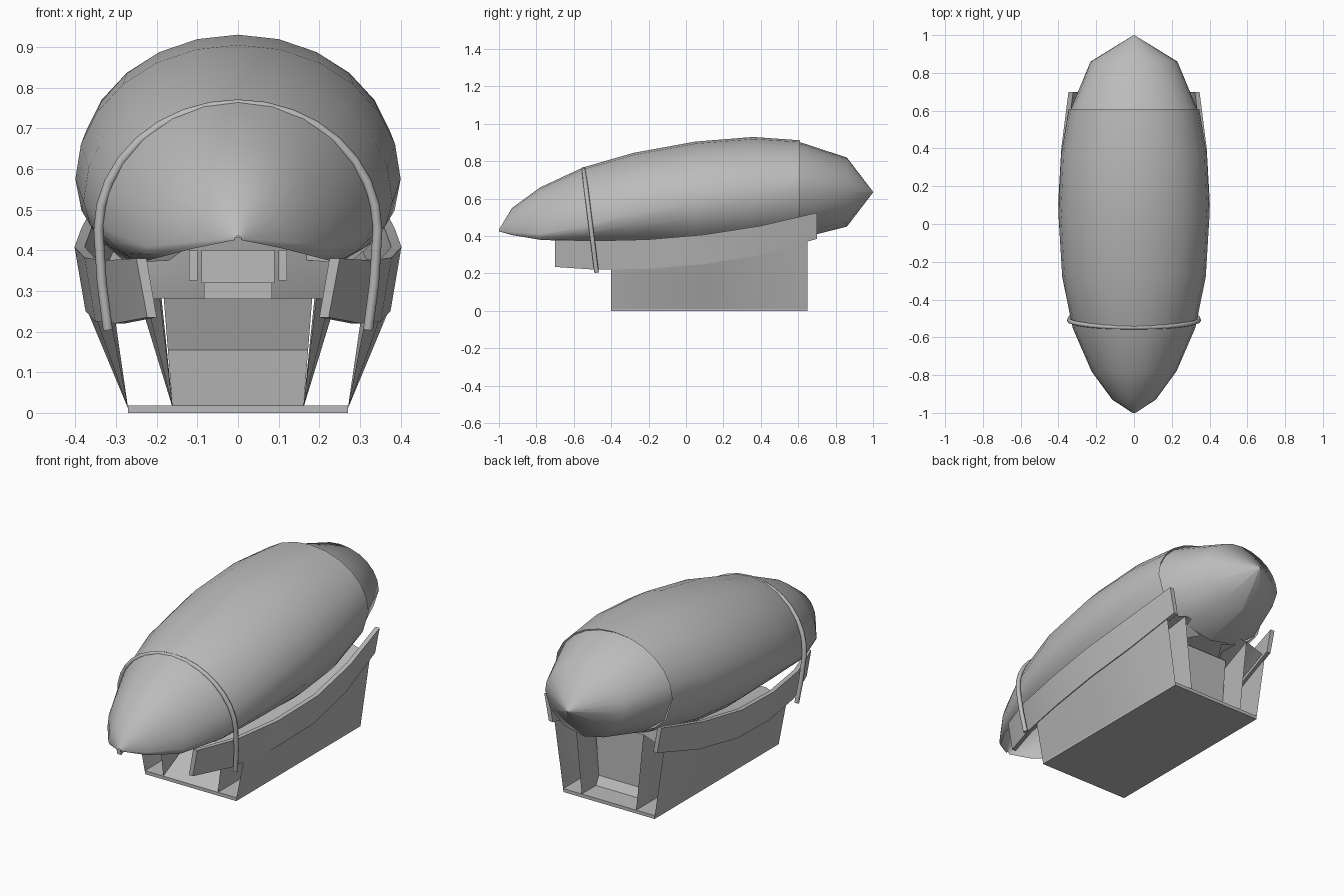
import bpy, bmesh, math

if "Cube" in bpy.data.objects:
    bpy.data.objects.remove(bpy.data.objects["Cube"])

grey = bpy.data.materials.new("plain_grey")
grey.diffuse_color = (0.5, 0.5, 0.5, 1)
grey.use_nodes = True
grey.node_tree.nodes["Principled BSDF"].inputs["Base Color"].default_value = grey.diffuse_color


def make(name, verts, faces, angle=35):
    me = bpy.data.meshes.new(name)
    me.from_pydata(verts, [], faces)
    bm = bmesh.new()
    bm.from_mesh(me)
    bmesh.ops.recalc_face_normals(bm, faces=bm.faces)
    bm.to_mesh(me)
    bm.free()
    me.materials.append(grey)
    ob = bpy.data.objects.new(name, me)
    bpy.context.collection.objects.link(ob)
    bpy.ops.object.select_all(action='DESELECT')
    ob.select_set(True)
    bpy.context.view_layer.objects.active = ob
    bpy.ops.object.shade_smooth_by_angle(angle=math.radians(angle))
    return ob


def loft(name, rings, closed=True, caps=True, angle=35):
    n = len(rings[0])
    verts = [p for r in rings for p in r]
    faces = []
    for i in range(len(rings) - 1):
        for j in range(n if closed else n - 1):
            k = (j + 1) % n
            faces.append((i*n + j, i*n + k, (i+1)*n + k, (i+1)*n + j))
    if caps:
        faces.append(tuple(range(n)))
        faces.append(tuple(range((len(rings)-1)*n, len(rings)*n)))
    return make(name, verts, faces, angle)


def box(name, x0, x1, y0, y1, z0, z1):
    return loft(name, [[(x0, y, z0), (x1, y, z0), (x1, y, z1), (x0, y, z1)] for y in (y0, y1)])


def arch(y, w, top, mid, bot, rim):
    """Oval section, open below the rim height."""
    low = math.asin(min(1, (mid - rim)/(mid - bot)))
    angles = [-low*(3 - i)/3 for i in range(3)]
    angles += [math.pi*i/12 for i in range(13)]
    angles += [math.pi + low*(i + 1)/3 for i in range(3)]
    return [(w*math.cos(a), y, mid + math.sin(a)*((top-mid) if math.sin(a) > 0 else (mid-bot)))
            for a in angles]


# Hull shell: y, half width, top, widest height, bottom of oval, open rim
hull = [(-1, .008, .435, .428, .41, .425), (-.93, .115, .55, .42, .38, .405),
        (-.78, .225, .66, .41, .34, .38), (-.55, .325, .767, .45, .33, .37),
        (-.28, .38, .845, .52, .32, .365), (.05, .40, .905, .575, .29, .365),
        (.36, .387, .93, .61, .31, .37), (.61, .345, .912, .645, .38, .385)]
loft("hull", [arch(*s) for s in hull], closed=False, caps=False, angle=50)

# Tail cap, slightly inset from the hull
tail = [(.60, .338, .905, .645, .386), (.86, .23, .82, .635, .45), (1, .002, .637, .635, .633)]
loft("tail_cap", [arch(*s, s[4]) for s in tail], caps=False, angle=60)

# Side rail stations: y, outer x, top z, bottom z
rail = [(-.7, .25, .38, .235), (-.48, .328, .375, .22), (-.2, .378, .382, .225),
        (.1, .402, .408, .25), (.4, .385, .455, .30), (.7, .347, .525, .385)]


def rail_at(y):
    for a, b in zip(rail, rail[1:]):
        if a[0] <= y <= b[0]:
            t = (y - a[0])/(b[0] - a[0])
            return [p + (q - p)*t for p, q in zip(a, b)]


leg_ys = (-.4, -.2, .1, .4, .65)
for side, s in (("left", -1), ("right", 1)):
    loft(side + "_rail", [[(s*x, y, zt), (s*(x-.025), y, zt), (s*(x-.05), y, zb), (s*(x-.027), y, zb)]
                          for y, x, zt, zb in rail])
    # Leg made of two thin walls, open at the front and rear
    outer, inner = [], []
    for y in leg_ys:
        _, x, zt, zb = rail_at(y)
        outer.append([(s*.27, y, .01), (s*(x-.03), y, zb+.005)])
        inner.append([(s*.16, y, .01), (s*(x-.15), y, zb+.06)])
    loft(side + "_leg_outer", outer, closed=False, caps=False)
    loft(side + "_leg_inner", inner, closed=False, caps=False)
    # Small bar beside the belly box
    box(side + "_belly_bar", s*.1, s*.12, -.4, .0, .325, .40)

# Deck between the rails, under the hull
deck = []
for y in leg_ys:
    _, x, zt, zb = rail_at(y)
    deck.append([(-(x-.03), y, zb+.02), (-(x-.15), y, zb+.06), (x-.15, y, zb+.06), (x-.03, y, zb+.02)])
loft("deck", deck, closed=False, caps=False)

# Base plate
box("base_plate", -.27, .27, -.4, .65, 0, .018)

# Centre ramp and wall between the legs
prof = [(-.4, .018), (-.1, .155), (-.15, .285), (.1, .31), (.4, .36), (.5, .38), (.5, .06), (.53, .018)]
loft("centre_block", [[(s*(.16 + .08*z), y, z) for y, z in prof] for s in (-1, 1)], angle=20)

# Belly box under the hull and its narrower foot
box("belly_box", -.09, .09, -.42, .0, .32, .40)
box("belly_box_foot", -.083, .083, -.38, -.05, .28, .32)

# Tube strap arched over the front of the hull
pts = [(.32, .205), (.335, .32)]
pts += [(.343*math.cos(math.pi*i/16), .45 + .309*math.sin(math.pi*i/16)) for i in range(17)]
pts += [(-.335, .32), (-.32, .205)]
cu = bpy.data.curves.new("strap", 'CURVE')
cu.dimensions = '3D'
cu.bevel_depth = .012
cu.bevel_resolution = 2
cu.use_fill_caps = True
sp = cu.splines.new('POLY')
sp.points.add(len(pts) - 1)
for p, (x, z) in zip(sp.points, pts):
    p.co = (x, -.548 + (.765 - z)*.125, z, 1)
cu.materials.append(grey)
strap = bpy.data.objects.new("front_strap", cu)
bpy.context.collection.objects.link(strap)
